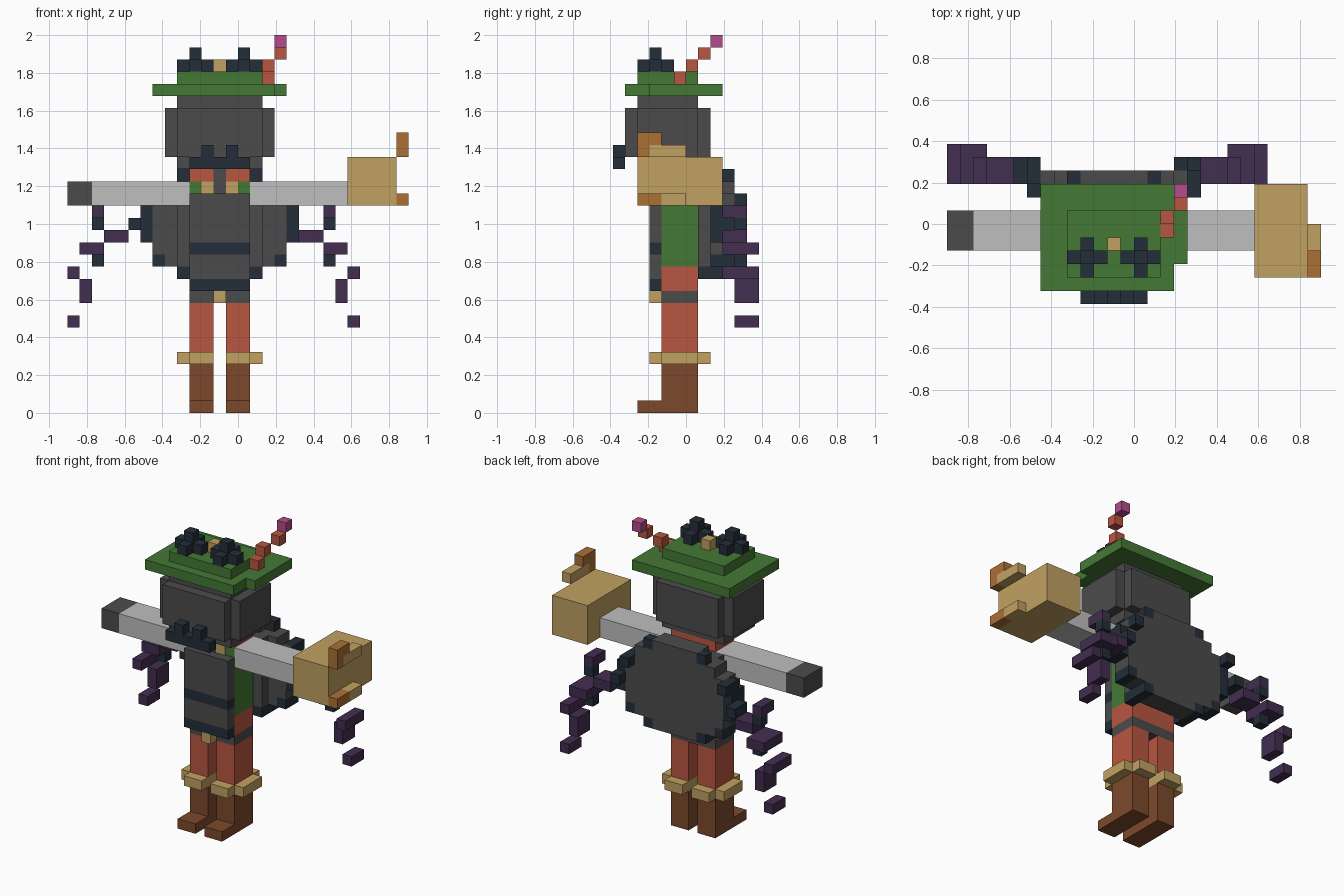
import bpy, bmesh
from mathutils import Matrix, Vector

cube = bpy.data.objects.get("Cube")
if cube:
    bpy.data.objects.remove(cube, do_unlink=True)

U = 2 / 31                      # size of one block
OFFSET = Vector((-14, -6, 0))   # block grid corner relative to the origin


def linear(c):
    c /= 255
    return c / 12.92 if c <= 0.04045 else ((c + 0.055) / 1.055) ** 2.4


def material(name, *rgb):
    m = bpy.data.materials.new(name)
    m.use_nodes = True
    col = (*[linear(c) for c in rgb], 1)
    m.diffuse_color = col
    bsdf = m.node_tree.nodes["Principled BSDF"]
    bsdf.inputs["Base Color"].default_value = col
    bsdf.inputs["Roughness"].default_value = 0.9
    return m


GRAY = material("charcoal gray", 75, 75, 75)
SILVER = material("light gray", 191, 191, 191)
GOLD = material("tan gold", 193, 161, 97)
NAVY = material("dark navy", 35, 46, 56)
RED = material("brick red", 184, 86, 64)
BROWN = material("boot brown", 125, 73, 43)
ORANGE = material("claw orange", 172, 112, 52)
PURPLE = material("deep purple", 66, 46, 80)
PINK = material("pink", 180, 76, 140)
GREEN = material("green", 68, 121, 53)


def part(name, mat, *boxes):
    """One object from boxes given as x0, x1, y0, y1, z0, z1 in blocks."""
    bm = bmesh.new()
    for x0, x1, y0, y1, z0, z1 in boxes:
        size = Vector((x1 - x0, y1 - y0, z1 - z0))
        mid = Vector((x0 + x1, y0 + y1, z0 + z1)) / 2 + OFFSET
        bmesh.ops.create_cube(bm, size=1, matrix=Matrix.Translation(mid * U)
                              @ Matrix.Diagonal((*(size * U), 1)))
    me = bpy.data.meshes.new(name)
    bm.to_mesh(me)
    bm.free()
    me.materials.append(mat)
    ob = bpy.data.objects.new(name, me)
    bpy.context.scene.collection.objects.link(ob)
    return ob


def flip(box, centre):
    x0, x1, *rest = box
    return (2 * centre - x1, 2 * centre - x0, *rest)


def both(boxes, centre=12.5):
    return list(boxes) + [flip(b, centre) for b in boxes]


# Legs, boots and cuffs
for side, f in (("right", lambda b: b), ("left", lambda b: flip(b, 12.5))):
    part(side + "_boot", BROWN, f((10, 12, 4, 7, 0, 4)), f((10, 12, 2, 4, 0, 1)))
    part(side + "_boot_cuff", GOLD, f((10, 12, 3, 8, 4, 5)), f((9, 10, 4, 7, 4, 5)))
    part(side + "_leg", RED, f((10, 12, 4, 7, 5, 9)))

# Torso
part("belt", GRAY, (10, 15, 4, 7, 9, 10))
part("belt_buckle", GOLD, (12, 13, 3, 4, 9, 10))
part("tunic_hem", RED, (10, 15, 4, 7, 10, 12))
part("tunic", GREEN, (10, 15, 4, 7, 12, 19))
part("neck", RED, (10, 15, 4, 7, 19, 20))
part("collar_pins", GOLD, *both([(11, 12, 3.9, 4, 18, 19)]))
part("collar_strip", GRAY, (12, 13, 3.9, 4, 18, 20))
part("front_panel", GRAY, (10, 15, 3, 4, 11, 13), (10, 15, 3, 4, 14, 18))
part("panel_stripes", NAVY, (10, 15, 3, 4, 10, 11), (10, 15, 3, 4, 13, 14))

# Arms
part("right_arm", SILVER, (2, 10, 4, 7, 17, 19))
part("right_hand", GRAY, (0, 2, 4, 7, 17, 19))
part("left_arm", SILVER, (15, 23, 4, 7, 17, 19))
part("left_fist", GOLD, (23, 27, 2, 9, 17, 21))
part("left_fingers", GOLD, (27, 28, 4, 6, 17, 18), (27, 28, 3, 6, 21, 22))
part("left_claws", ORANGE, (27, 28, 2, 4, 17, 18), (27, 28, 2, 3, 21, 22),
     (27, 28, 2, 4, 22, 23))

# Head
part("head", GRAY, (9, 16, 2, 7, 20, 26), (9, 16, 1, 8, 21, 25), (8, 17, 2, 7, 21, 25))
part("face_crest", NAVY, (10, 15, 0, 1, 20, 21), *both([(11, 12, 0, 1, 21, 22)]))

# Hat with berries and feather
part("hat_brim", GREEN, (7, 17, 1, 9, 26, 27), (17, 18, 3, 9, 26, 27))
part("hat_crown", GREEN, (9, 16, 2, 7, 27, 28))
part("hat_berries", NAVY, *both([(9, 12, 3, 4, 28, 29), (10, 11, 2, 3, 28, 29),
                                 (10, 11, 4, 5, 28, 29), (10, 11, 3, 4, 29, 30)]))
part("hat_bead", GOLD, (12, 13, 4, 5, 28, 29))
part("feather", RED, (16, 17, 5, 6, 27, 28), (16, 17, 6, 7, 28, 29), (17, 18, 7, 8, 29, 30))
part("feather_tip", PINK, (17, 18, 8, 9, 30, 31))

# Round back shell, stacked in rows
part("back_shell", GRAY, (9, 16, 7, 8, 12, 19), (10, 15, 8, 10, 11, 12),
     (8, 17, 8, 10, 12, 13), (7, 18, 8, 10, 13, 18), (8, 17, 8, 10, 18, 19),
     (10, 15, 8, 10, 19, 20))
part("shell_rim", NAVY, *both([(9, 10, 7, 10, 11, 12), (7, 8, 8, 10, 12, 13),
                               (6, 7, 8, 10, 14, 17), (9, 10, 9, 10, 19, 20)]))

# Tentacles, mirrored about the shell
part("tentacle_roots", NAVY, *both([(5, 6, 9, 11, 15, 16), (6, 7, 9, 11, 17, 18),
                                    (2, 3, 10, 11, 15, 16), (2, 3, 10, 11, 12, 13)], 12))
part("tentacles", PURPLE, *both([(3, 5, 9, 11, 14, 15), (2, 3, 9, 11, 16, 17),
                                 (1, 3, 9, 12, 13, 14), (0, 1, 9, 12, 11, 12),
                                 (1, 2, 10, 12, 9, 11), (0, 1, 10, 12, 7, 8)], 12))
